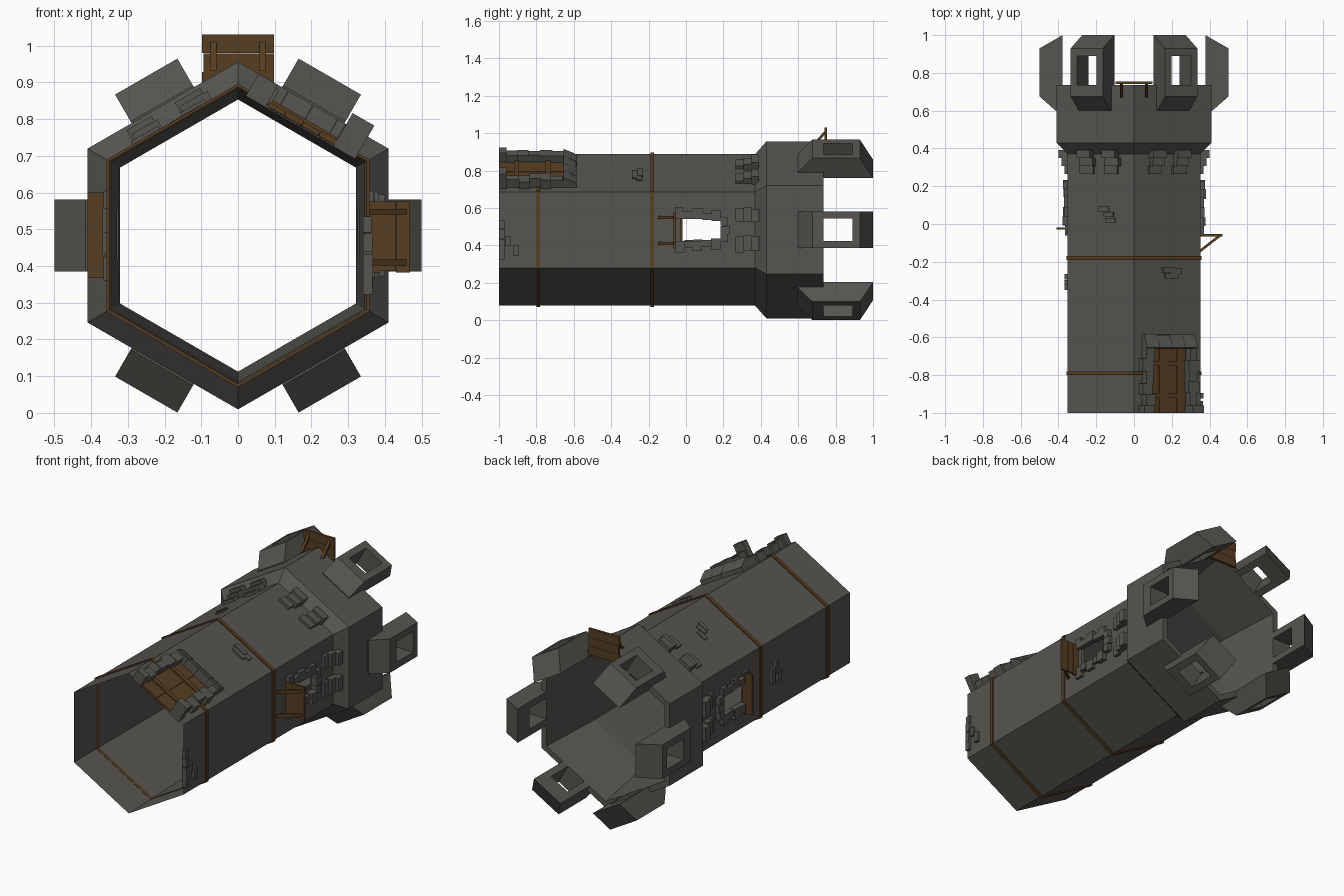
import bpy, bmesh, math, random
from mathutils import Vector

if "Cube" in bpy.data.objects:
    bpy.data.objects.remove(bpy.data.objects["Cube"])

random.seed(4)
CZ = 0.483                      # height of the tower axis
S = math.cos(math.pi / 6)


def material(name, col):
    m = bpy.data.materials.new(name)
    m.diffuse_color = (*col, 1)
    m.use_nodes = True
    m.node_tree.nodes["Principled BSDF"].inputs["Base Color"].default_value = m.diffuse_color
    return m


STONE = material("dark stone", (0.092, 0.090, 0.080))
WOOD = material("brown wood", (0.095, 0.048, 0.016))


def place(a, n, t, y):
    """Point from wall direction a (degrees), distance n, sideways t and y."""
    r = math.radians(a)
    return Vector((n * math.cos(r) + t * math.sin(r), y,
                   CZ + n * math.sin(r) - t * math.cos(r)))


def prism(bm, a, prof, t0, t1):
    """Extrude an (n, y) profile sideways on the wall facing a."""
    A = [bm.verts.new(place(a, n, t0, y)) for n, y in prof]
    B = [bm.verts.new(place(a, n, t1, y)) for n, y in prof]
    k = len(prof)
    bm.faces.new(A)
    bm.faces.new(B[::-1])
    for i in range(k):
        j = (i + 1) % k
        bm.faces.new((A[i], B[i], B[j], A[j]))


def box(bm, a, n0, n1, t0, t1, y0, y1):
    prism(bm, a, [(n0, y0), (n1, y0), (n1, y1), (n0, y1)], t0, t1)


def hex_ring(bm, prof):
    """Six-sided lathe of a closed (apothem, y) profile around the y axis."""
    rings = [[bm.verts.new(place(30 + 60 * i, n / S, 0, y)) for n, y in prof]
             for i in range(6)]
    k = len(prof)
    for i in range(6):
        P, Q = rings[i], rings[(i + 1) % 6]
        for j in range(k):
            l = (j + 1) % k
            bm.faces.new((P[j], Q[j], Q[l], P[l]))


def finish(name, bm, mat):
    bmesh.ops.recalc_face_normals(bm, faces=bm.faces[:])
    me = bpy.data.meshes.new(name)
    bm.to_mesh(me)
    bm.free()
    me.materials.append(mat)
    ob = bpy.data.objects.new(name, me)
    bpy.context.collection.objects.link(ob)
    return ob


def cut(ob, cutter):
    mod = ob.modifiers.new("openings", 'BOOLEAN')
    mod.operation = 'DIFFERENCE'
    mod.solver = 'EXACT'
    mod.object = cutter
    bpy.context.view_layer.objects.active = ob
    bpy.ops.object.modifier_apply(modifier=mod.name)
    bpy.data.objects.remove(cutter)


# hollow tower shell with flared crown
bm = bmesh.new()
hex_ring(bm, [(0.351, -1), (0.351, 0.37), (0.41, 0.43), (0.41, 0.735),
              (0.378, 0.735), (0.321, 0.38)])
tower = finish("tower_shell", bm, STONE)
bm = bmesh.new()
for a in (0, 180):
    s = 1 if a == 0 else -1
    box(bm, a, 0.2, 0.5, *sorted((-0.07 * s, 0.065 * s)), -0.03, 0.195)
cut(tower, finish("window_cutter", bm, STONE))

# six battlements with square openings
bm, cb = bmesh.new(), bmesh.new()
for a in range(0, 360, 60):
    prism(bm, a, [(0.378, 0.72), (0.40, 0.60), (0.415, 0.60), (0.5, 0.675),
                  (0.5, 0.93), (0.378, 1.0)], -0.098, 0.098)
    box(cb, a, 0.3, 0.6, -0.06, 0.06, 0.735, 0.89)
cut(finish("battlements", bm, STONE), finish("battlement_cutter", cb, STONE))

# stepped corbels under the crown
bm = bmesh.new()
for a in (0, 60, 120, 180):
    for c in (-0.075, 0.075):
        for i in range(3):
            w = random.uniform(0.034, 0.044)
            o = random.uniform(-0.008, 0.008)
            y = 0.265 + 0.042 * i
            box(bm, a, 0.34, 0.368 + 0.016 * i, c + o - w, c + o + w, y, y + 0.042)
finish("crown_corbels", bm, STONE)

# stone window surrounds
bm = bmesh.new()
for a in (0, 180):
    for side in (-1, 1):
        y = -0.06
        for i in range(5):
            h = random.uniform(0.044, 0.056)
            inner = 0.066 - 0.003 * i - random.uniform(0, 0.008)
            outer = (0.122 if i % 2 == 0 else 0.102) - 0.004 * i
            box(bm, a, 0.34, random.uniform(0.366, 0.382),
                *sorted((side * inner, side * outer)), y, y + h)
            y += h
    for i in range(3):
        t = -0.065 + 0.044 * i
        box(bm, a, 0.34, 0.375, t, t + 0.042, 0.185, 0.225 + 0.008 * (i == 1))
finish("window_surrounds", bm, STONE)

# door surround: stacked jambs and a lintel
bm = bmesh.new()
for side in (-1, 1):
    y = -1.0
    for i in range(6):
        h = 0.04 if i == 0 else random.uniform(0.056, 0.068)
        outer = 0.172 if i % 2 == 0 else 0.155
        inner = random.uniform(0.10, 0.115)
        n = (0.41 if side < 0 else 0.445) if i == 0 else random.uniform(0.39, 0.41)
        box(bm, 60, 0.34, n, *sorted((side * inner, side * outer)), y, y + h)
        y += h
for i in range(4):
    t = -0.155 + 0.0775 * i
    prism(bm, 60, [(0.34, -0.66), (0.41, -0.655), (0.40, -0.63),
                   (0.375, -0.59 + random.uniform(-0.01, 0.01)), (0.34, -0.585)],
          t, t + 0.0765)
finish("door_surround", bm, STONE)

# plank door with battens
bm = bmesh.new()
for i in range(4):
    t = -0.108 + 0.054 * i
    box(bm, 60, 0.345, 0.358 + 0.003 * (i % 2), t, t + 0.053, -1, -0.65)
for y in (-0.92, -0.75):
    box(bm, 60, 0.35, 0.367, -0.105, 0.105, y, y + 0.025)
finish("door", bm, WOOD)

# loose wall bricks: wall direction, sideways, y, half width
bm = bmesh.new()
for a, t, y, w in [(60, 0.01, -0.245, 0.04), (60, 0.05, -0.25, 0.035), (60, 0.025, -0.275, 0.04),
                   (180, 0.0, -0.28, 0.045), (180, 0.04, -0.31, 0.035), (180, -0.02, -0.335, 0.03),
                   (0, -0.03, -0.985, 0.022), (0, 0.02, -0.985, 0.025), (0, 0.08, -0.985, 0.03),
                   (0, 0.135, -0.985, 0.025), (0, 0.11, -0.91, 0.03), (0, 0.06, -0.95, 0.025)]:
    box(bm, a, 0.34, random.uniform(0.36, 0.37), t - w, t + w, y - 0.014, y + 0.014)
for t, y in ((0.05, 0.05), (0.02, 0.08), (0.06, 0.02)):
    box(bm, 120, 0.34, 0.359, t - 0.03, t + 0.03, y - 0.013, y + 0.013)
finish("loose_bricks", bm, STONE)

# wooden bands round the tower
bm = bmesh.new()
for y in (-0.18, -0.79):
    for a in range(0, 360, 60):
        if a == 60 and y < -0.5:          # interrupted by the door
            box(bm, a, 0.345, 0.358, -0.206, -0.15, y - 0.01, y + 0.01)
            box(bm, a, 0.345, 0.358, 0.15, 0.206, y - 0.01, y + 0.01)
        else:
            box(bm, a, 0.345, 0.358, -0.206, 0.206, y - 0.01, y + 0.01)
finish("wall_bands", bm, WOOD)

# wooden ledges: right window, left window, crown edge
bm = bmesh.new()
for i in range(3):
    n = 0.35 + 0.04 * i
    box(bm, 0, n, n + 0.039, -0.093, 0.1 - 0.004 * (i % 2), -0.066, -0.053)
    n = 0.395 + 0.051 * i
    box(bm, 90, n, n + 0.05, -0.098 + 0.004 * (i % 2), 0.098, 0.74, 0.754)
box(bm, 180, 0.345, 0.41, -0.115, 0.117, -0.03, -0.018)
for t in (-0.065, 0.073):
    prism(bm, 0, [(0.345, -0.155), (0.345, -0.138), (0.44, -0.064), (0.462, -0.064)],
          t - 0.008, t + 0.008)
for t in (-0.067, 0.067):
    prism(bm, 90, [(0.45, 0.67), (0.45, 0.69), (0.51, 0.742), (0.53, 0.742)],
          t - 0.008, t + 0.008)
finish("wooden_ledges", bm, WOOD)
